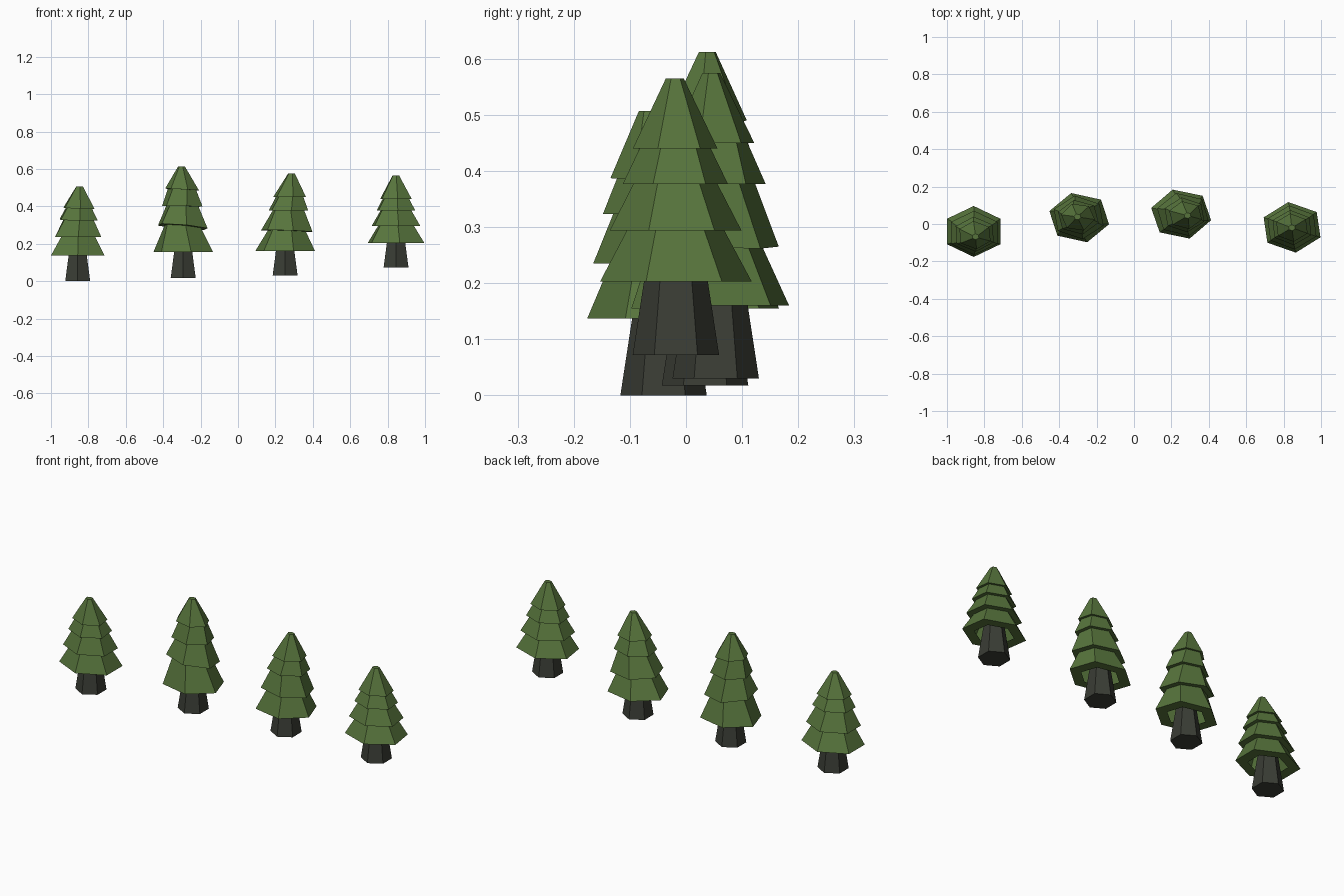
import bpy, bmesh, math
from mathutils import Vector, Matrix

if "Cube" in bpy.data.objects:
    bpy.data.objects.remove(bpy.data.objects["Cube"])

SIDES = 6


def material(name, rgb):
    m = bpy.data.materials.new(name)
    m.diffuse_color = (*rgb, 1)
    m.use_nodes = True
    m.node_tree.nodes["Principled BSDF"].inputs["Base Color"].default_value = m.diffuse_color
    return m


green = material("needles", (0.095, 0.175, 0.045))
bark = material("bark", (0.042, 0.046, 0.035))


def ring(bm, centre, rx, ry, turn, tilt=(0, 0)):
    rot = Matrix.Rotation(math.radians(tilt[1]), 3, 'Y') @ Matrix.Rotation(math.radians(tilt[0]), 3, 'X')
    verts = []
    for i in range(SIDES):
        a = math.radians(90 + turn) + 2 * math.pi * i / SIDES
        verts.append(bm.verts.new(Vector(centre) + rot @ Vector((rx * math.cos(a), ry * math.sin(a), 0))))
    return verts


def skin(bm, rings):
    for a, b in zip(rings, rings[1:]):
        for i in range(SIDES):
            j = (i + 1) % SIDES
            bm.faces.new((a[i], a[j], b[j], b[i]))


def finish(bm, name, mat):
    mesh = bpy.data.meshes.new(name)
    bm.to_mesh(mesh)
    bm.free()
    mesh.materials.append(mat)
    obj = bpy.data.objects.new(name, mesh)
    bpy.context.collection.objects.link(obj)


def trunk(n, base, skirt_z):
    # Tapered six-sided trunk reaching up inside the lowest tier
    x, y, z = base
    top = skirt_z + 0.04
    r = 0.077 - 0.153 * (top - z)
    bm = bmesh.new()
    rings = [ring(bm, base, 0.077, 0.077, 0), ring(bm, (x, y, top), r, r, 0)]
    skin(bm, rings)
    bm.faces.new(rings[0][::-1])
    bm.faces.new(rings[1])
    finish(bm, f"trunk_{n}", bark)


def foliage(n, base, tip, levels, turns, tilts):
    # Stacked flared tiers: each level steps out from a neck to a wide rim
    radii = [0.165, 0.143, 0.114, 0.092]
    necks = [0.62, 0.74, 0.80, 0.84]
    bm = bmesh.new()
    rings = []
    for z, turn, tilt, r, neck in zip(levels, turns, tilts, radii, necks):
        t = (z - levels[0]) / (levels[-1] - levels[0])
        c = (base[0] + (tip[0] - base[0]) * t, base[1] + (tip[1] - base[1]) * t, z)
        for k in (neck, 1):
            rings.append(ring(bm, c, r * k, r * 0.825 * k, turn, tilt))
    rings.append(ring(bm, (tip[0], tip[1], levels[-1]), 0.019, 0.016, turns[-1]))
    skin(bm, rings)
    bm.faces.new(rings[-1])
    finish(bm, f"foliage_{n}", green)


# Trunk base, tip position, tier heights, tier twists and tier tilts per tree
trees = [
    ((-0.857, -0.04, 0.0), (-0.847, -0.068), (0.137, 0.235, 0.328, 0.39, 0.507),
     (0, 0, 3, 5), ((0, 0), (0, 0), (3, 1), (2, 2))),
    ((-0.293, 0.034, 0.018), (-0.302, 0.038), (0.155, 0.29, 0.40, 0.49, 0.612),
     (15, 8, 12, 20), ((0, 0), (-6, 5), (-1, 1), (-1, 3))),
    ((0.252, 0.053, 0.03), (0.286, 0.045), (0.16, 0.268, 0.377, 0.45, 0.575),
     (16, 14, 8, 12), ((0, 0), (-2, 2), (0, 0), (0, 0))),
    ((0.845, -0.018, 0.072), (0.844, -0.02), (0.203, 0.294, 0.377, 0.44, 0.565),
     (7, 6, 5, 6), ((0, 0), (0, 0), (0, 0), (0, 0))),
]

for n, (base, tip, levels, turns, tilts) in enumerate(trees, 1):
    trunk(n, base, levels[0])
    foliage(n, base, tip, levels, turns, tilts)
